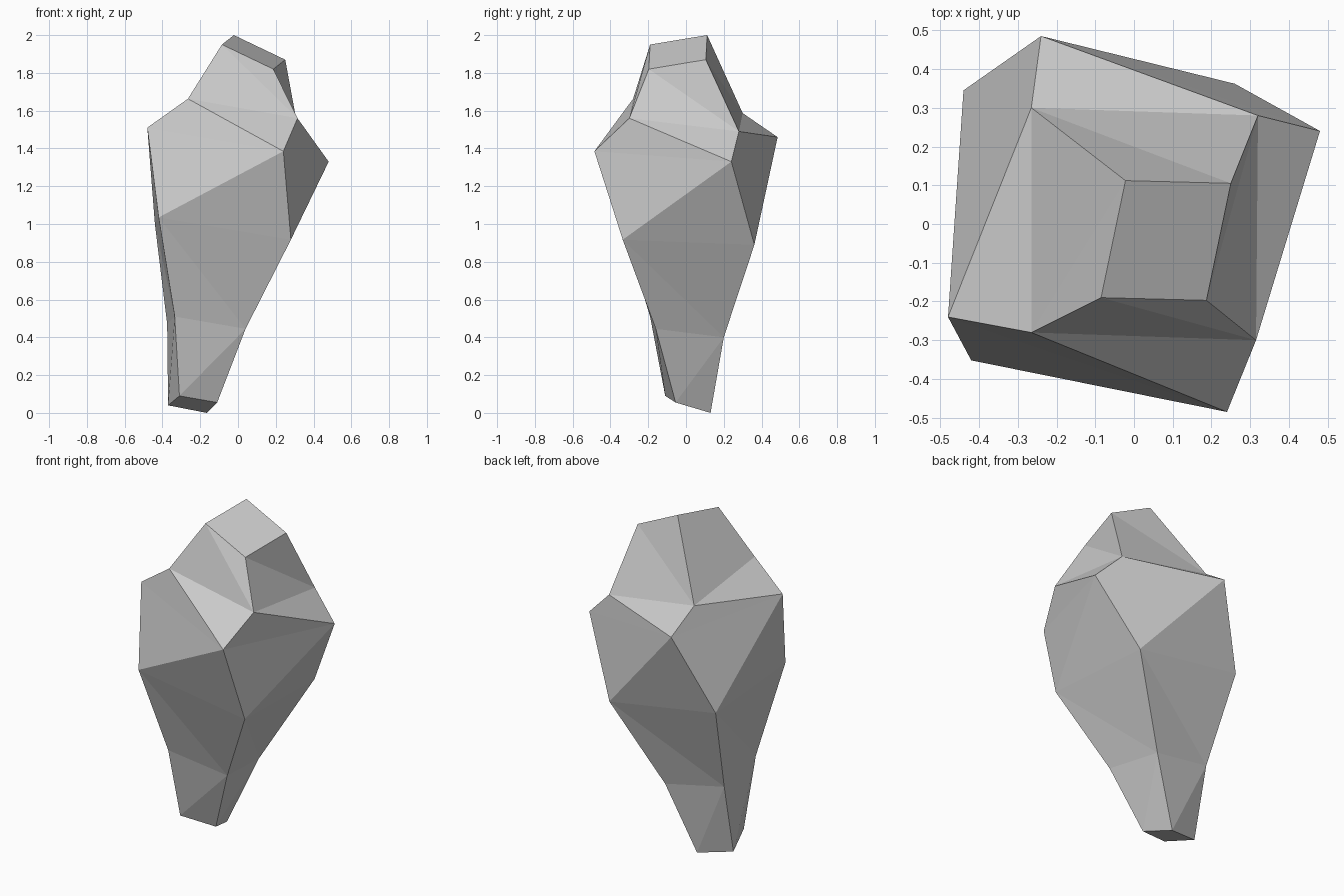
import bpy, bmesh

if "Cube" in bpy.data.objects:
    bpy.data.objects.remove(bpy.data.objects["Cube"])

# Four-sided cross-sections of the faceted stone, bottom to top
# (corner order: front left, front right, back right, back left)
RINGS = [
    [(-.31, -.11, .09), (-.11, -.055, .055), (-.165, .13, 0), (-.37, .075, .04)],
    [(-.335, -.19, .51), (.04, -.16, .445), (0, .20, .40), (-.375, .17, .47)],
    [(-.42, -.352, 1.035), (.28, -.335, .917), (.26, .362, .89), (-.44, .345, 1.0)],
    [(-.48, -.24, 1.51), (.24, -.485, 1.385), (.48, .24, 1.33), (-.24, .485, 1.46)],
    [(-.265, -.28, 1.663), (.315, -.30, 1.56), (.32, .28, 1.49), (-.265, .30, 1.587)],
    [(-.085, -.19, 1.95), (.187, -.197, 1.82), (.25, .105, 1.87), (-.022, .112, 2.0)],
]
# Diagonal of each band: True rises to the next corner, False falls to it
RISING = [True, False, True, False, False]

bm = bmesh.new()
rings = [[bm.verts.new(p) for p in ring] for ring in RINGS]

# Side facets
for low, high, rising in zip(rings, rings[1:], RISING):
    for i in range(4):
        j = (i + 1) % 4
        if rising:
            bm.faces.new((low[i], low[j], high[j]))
            bm.faces.new((low[i], high[j], high[i]))
        else:
            bm.faces.new((low[i], low[j], high[i]))
            bm.faces.new((low[j], high[j], high[i]))

# End caps
bm.faces.new(rings[0][::-1])
bm.faces.new(rings[-1])

bmesh.ops.recalc_face_normals(bm, faces=bm.faces)
mesh = bpy.data.meshes.new("faceted_stone")
bm.to_mesh(mesh)
bm.free()
bpy.context.collection.objects.link(bpy.data.objects.new("faceted_stone", mesh))
